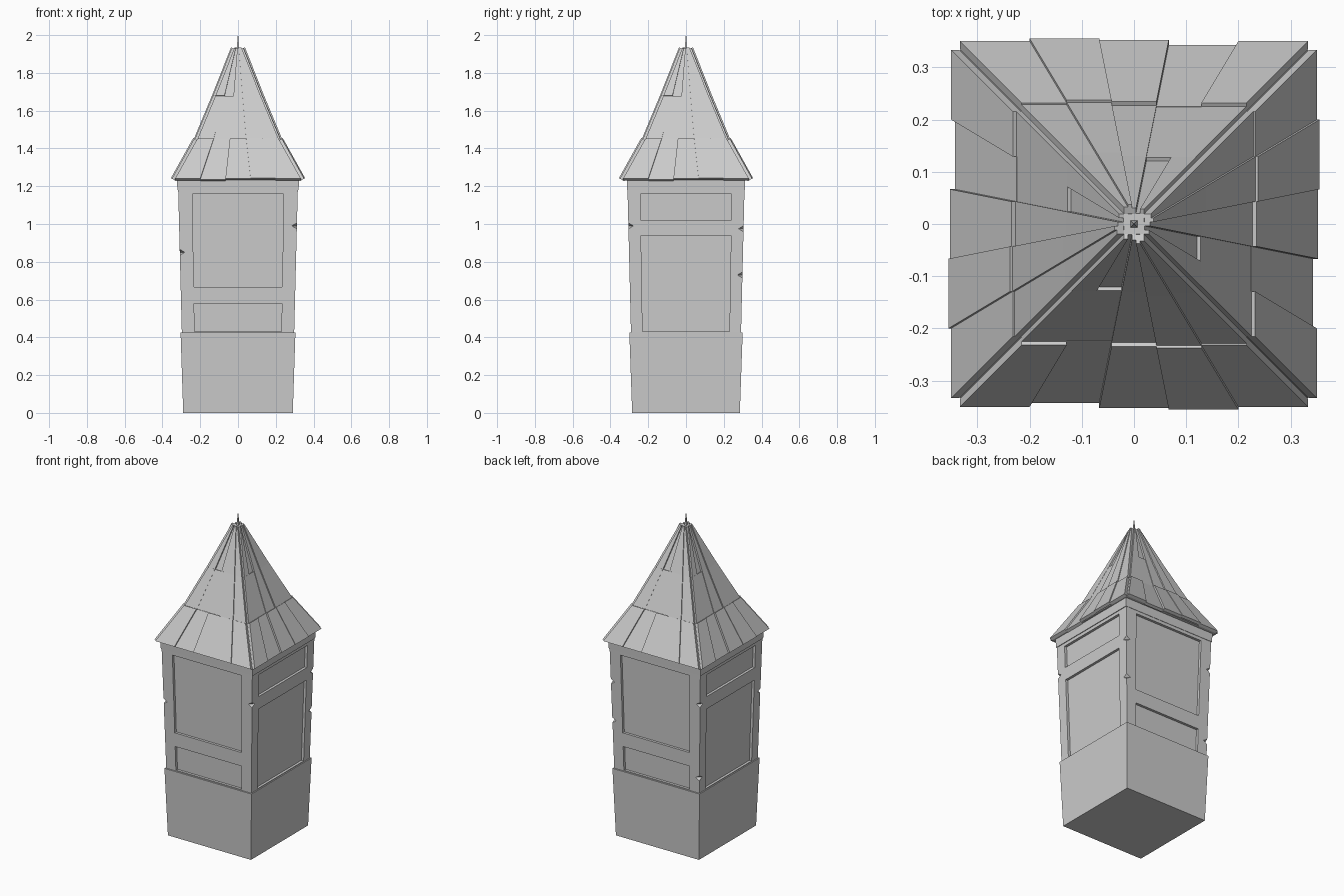
import bpy, bmesh
from math import hypot, pi
from mathutils import Matrix, Vector

cube = bpy.data.objects.get("Cube")
if cube:
    bpy.data.objects.remove(cube, do_unlink=True)

grey = bpy.data.materials.new("stone_grey")
grey.use_nodes = True
colour = (0.6, 0.6, 0.6, 1)
grey.diffuse_color = colour
grey.node_tree.nodes["Principled BSDF"].inputs["Base Color"].default_value = colour


def finish(bm, name):
    bmesh.ops.recalc_face_normals(bm, faces=bm.faces)
    mesh = bpy.data.meshes.new(name)
    bm.to_mesh(mesh)
    bm.free()
    mesh.materials.append(grey)
    ob = bpy.data.objects.new(name, mesh)
    bpy.context.collection.objects.link(ob)
    return ob


def block(bm, low, high):
    """Solid between two four-point loops."""
    a = [bm.verts.new(p) for p in low]
    b = [bm.verts.new(p) for p in high]
    bm.faces.new(a)
    bm.faces.new(b)
    for i in range(4):
        j = (i + 1) % 4
        bm.faces.new((a[i], a[j], b[j], b[i]))


def rect(hx, hy, z):
    return [(-hx, -hy, z), (hx, -hy, z), (hx, hy, z), (-hx, hy, z)]


def tapered(name, low, high):
    bm = bmesh.new()
    block(bm, rect(*low), rect(*high))
    return finish(bm, name)


# Plinth, tower shaft and top band
BOTTOM, TOP = (0.297, 0.291, 0.41), (0.318, 0.311, 1.235)
tapered("plinth", (0.29, 0.285, 0), (0.304, 0.3, 0.425))
shaft = tapered("tower_shaft", BOTTOM, TOP)
tapered("top_band", (0.321, 0.312, 1.18), (0.323, 0.314, 1.24))


def half(axis, z):
    t = (z - BOTTOM[2]) / (TOP[2] - BOTTOM[2])
    return BOTTOM[axis] + t * (TOP[axis] - BOTTOM[axis])


# Recessed panels on all four walls, and small chips along the corners
bm = bmesh.new()


def panel(turn, axis, z0, z1):
    spin = Matrix.Rotation(turn * pi / 2, 3, 'Z')

    def loop(z):
        w = 0.23 + 0.012 * (z - 0.43) / 0.73
        d = half(axis, z) - 0.016
        pts = [(-w, -0.4, z), (w, -0.4, z), (w, -d, z), (-w, -d, z)]
        return [spin @ Vector(p) for p in pts]
    block(bm, loop(z0), loop(z1))


for turn in (0, 2):
    panel(turn, 1, 0.43, 0.58)
    panel(turn, 1, 0.667, 1.16)
for turn in (1, 3):
    panel(turn, 0, 0.43, 0.94)
    panel(turn, 0, 1.02, 1.16)
for sx, sy, z in ((1, -1, 0.99), (1, 1, 0.975), (1, 1, 0.73),
                  (-1, -1, 0.85), (-1, 1, 0.99), (-1, 1, 0.52)):
    place = Matrix.Translation((sx * half(0, z), sy * half(1, z), z))
    bmesh.ops.create_uvsphere(bm, u_segments=4, v_segments=2, radius=0.027,
                              matrix=place @ Matrix.Diagonal((1, 1, 0.6, 1)))
cutter = finish(bm, "panel_cutter")
cutter.hide_render = True
mod = shaft.modifiers.new("panels", 'BOOLEAN')
mod.object = cutter
mod.operation = 'DIFFERENCE'
mod.solver = 'EXACT'
bpy.context.view_layer.objects.active = shaft
bpy.ops.object.modifier_apply(modifier=mod.name)
bpy.data.objects.remove(cutter, do_unlink=True)

# Roof planks: three rows of five on each side, each plank set in or out a little
PROFILE = [(0.35, 1.24), (0.232, 1.452), (0.136, 1.682), (0.036, 1.935)]
LIFTS = [(0, -0.008, 0.003, 0.006, 0),
         (-0.008, -0.009, -0.006, 0.001, -0.004),
         (-0.008, -0.017, -0.006, 0.001, -0.004)]
THICK, HIP_GAP = 0.018, 0.017

for row, lifts in enumerate(LIFTS):
    (r0, z0), (r1, z1) = PROFILE[row], PROFILE[row + 1]
    length = hypot(r0 - r1, z1 - z0)
    nr, nz = (z1 - z0) / length, (r0 - r1) / length
    bm = bmesh.new()
    for side in range(4):
        spin = Matrix.Rotation(side * pi / 2, 3, 'Z')
        for k, lift in enumerate(lifts):
            def loop(r, z):
                w = r - HIP_GAP
                xa, xb = w * (2 * k / 5 - 1), w * (2 * (k + 1) / 5 - 1)
                out, inn = lift, lift - THICK
                pts = [(xa, -r - nr * out, z + nz * out), (xb, -r - nr * out, z + nz * out),
                       (xb, -r - nr * inn, z + nz * inn), (xa, -r - nr * inn, z + nz * inn)]
                return [spin @ Vector(p) for p in pts]
            block(bm, loop(r0, z0), loop(r1, z1))
    finish(bm, ("lower", "middle", "upper")[row] + "_roof_planks")

# Roof core behind the planks, showing in the hip grooves and under the eaves
bm = bmesh.new()
core = [(r - 0.017, z - 0.006) for r, z in PROFILE]
for (r0, z0), (r1, z1) in zip(core, core[1:]):
    block(bm, rect(r0, r0, z0), rect(r1, r1, z1))
finish(bm, "roof_core")

# Finial spike
tapered("finial_spike", (0.009, 0.009, 1.9), (0.001, 0.001, 2.0))
